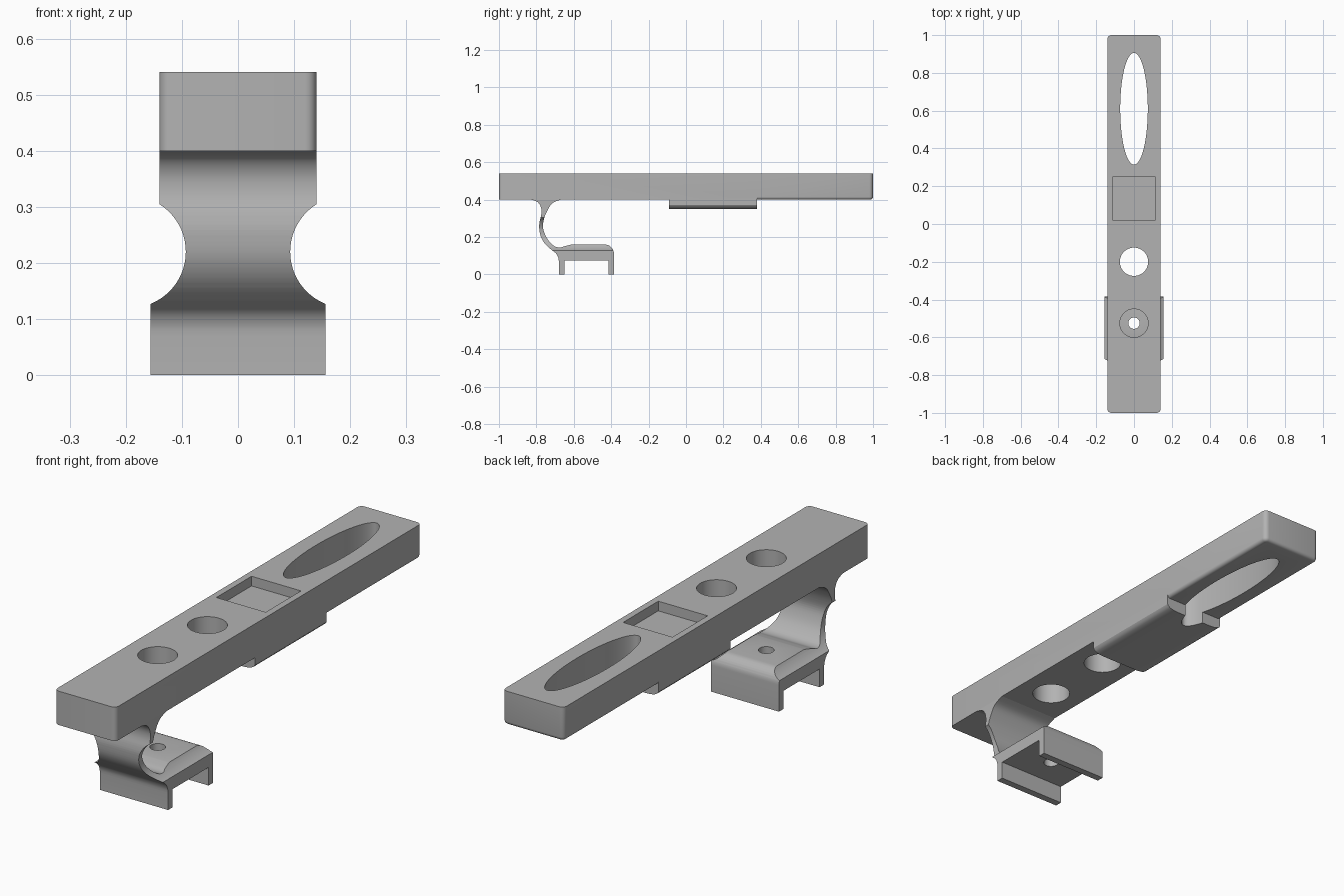
import bpy, bmesh, math
from mathutils import Vector

cube = bpy.data.objects.get("Cube")
if cube:
    bpy.data.objects.remove(cube, do_unlink=True)

GREY = (0.45, 0.45, 0.45, 1)
grey = bpy.data.materials.new("plain grey")
grey.use_nodes = True
grey.diffuse_color = GREY
grey.node_tree.nodes["Principled BSDF"].inputs["Base Color"].default_value = GREY


def make(name, bm):
    bmesh.ops.recalc_face_normals(bm, faces=bm.faces)
    mesh = bpy.data.meshes.new(name)
    bm.to_mesh(mesh)
    bm.free()
    mesh.materials.append(grey)
    obj = bpy.data.objects.new(name, mesh)
    bpy.context.collection.objects.link(obj)
    return obj


def prism(name, outline, axis, low, high):
    """Extrude a 2D outline along the x, y or z axis."""
    place = {"x": lambda a, b: (low, a, b),
             "y": lambda a, b: (a, low, b),
             "z": lambda a, b: (a, b, low)}[axis]
    bm = bmesh.new()
    face = bm.faces.new([bm.verts.new(place(a, b)) for a, b in outline])
    new = bmesh.ops.extrude_face_region(bm, geom=[face])["geom"]
    shift = Vector([high - low if axis == k else 0 for k in "xyz"])
    bmesh.ops.translate(bm, vec=shift, verts=[v for v in new if isinstance(v, bmesh.types.BMVert)])
    return make(name, bm)


def ellipse(cx, cy, rx, ry, n=64):
    return [(cx + rx * math.cos(t * math.tau / n), cy + ry * math.sin(t * math.tau / n))
            for t in range(n)]


def rect(x0, x1, y0, y1):
    return [(x0, y0), (x1, y0), (x1, y1), (x0, y1)]


def smooth_path(pts, steps=4):
    """Smooth open curve passing through the given points."""
    p = [Vector(q) for q in [pts[0], *pts, pts[-1]]]
    out = []
    for a, b, c, d in zip(p, p[1:], p[2:], p[3:]):
        for k in range(steps):
            t = k / steps
            out.append(0.5 * (2 * b + (c - a) * t + (2 * a - 5 * b + 4 * c - d) * t ** 2
                              + (3 * b - a - 3 * c + d) * t ** 3))
    return [tuple(v) for v in out] + [pts[-1]]


def boolean(target, tool, operation):
    mod = target.modifiers.new("boolean", "BOOLEAN")
    mod.operation, mod.solver, mod.object = operation, "EXACT", tool
    bpy.context.view_layer.objects.active = target
    bpy.ops.object.modifier_apply(modifier=mod.name)
    bpy.data.objects.remove(tool, do_unlink=True)


W, BOTTOM, TOP, SPLIT = 0.14, 0.4, 0.54, 0.38


def bar(name, y_end, round_bottom):
    """Half of the beam, from the split to one end, with rounded end corners."""
    lo, hi = sorted((SPLIT, y_end))
    obj = prism(name, rect(-W, W, lo, hi), "z", BOTTOM, TOP)
    bm = bmesh.new()
    bm.from_mesh(obj.data)
    corners = [e for e in bm.edges if all(abs(v.co.y - y_end) < 1e-4 for v in e.verts)
               and abs(e.verts[0].co.z - e.verts[1].co.z) > 0.1]
    bmesh.ops.bevel(bm, geom=corners, offset=0.02, segments=5, profile=0.5, affect="EDGES")
    if round_bottom:
        rim = [e for e in bm.edges if all(v.co.z < BOTTOM + 1e-4 for v in e.verts)
               and not all(abs(v.co.y - SPLIT) < 1e-4 for v in e.verts)]
        bmesh.ops.bevel(bm, geom=rim, offset=0.015, segments=4, profile=0.5, affect="EDGES")
    bm.to_mesh(obj.data)
    bm.free()
    return obj


# Beam with a rounded underside at the back and a thicker pad in the middle
beam = bar("beam", -1, False)
boolean(beam, bar("beam_back", 1, True), "UNION")
half = [(W, BOTTOM), (W, 0.37), (0.135, 0.362), (0.125, 0.356), (0.11, 0.352), (0.09, 0.35)]
pad = prism("pad", half + [(-x, z) for x, z in reversed(half)], "y", -0.09, SPLIT)
boolean(beam, pad, "UNION")

# Openings in the beam: long oval, two round holes and a square pocket
for outline, floor in ((ellipse(0, 0.61, 0.073, 0.296, 96), 0.2),
                       (ellipse(0, -0.2, 0.075, 0.075), 0.2),
                       (ellipse(0, -0.525, 0.075, 0.075), 0.2),
                       (rect(-0.113, 0.113, 0.02, 0.25), 0.5)):
    boolean(beam, prism("cutter", outline, "z", floor, 0.7), "DIFFERENCE")

# Curved arm that runs into a channel-shaped clamp
outer = smooth_path([(-0.83, BOTTOM), (-0.795, 0.388), (-0.776, 0.36), (-0.773, 0.325),
                     (-0.782, 0.285), (-0.785, 0.25), (-0.777, 0.205), (-0.755, 0.165),
                     (-0.72, 0.132), (-0.695, 0.112), (-0.683, 0.09), (-0.68, 0.07)])
channel = [(-0.68, 0), (-0.65, 0), (-0.65, 0.075), (-0.415, 0.075), (-0.415, 0), (-0.385, 0)]
shoulder = [(-0.435 + 0.05 * math.cos(math.radians(a)), 0.11 + 0.05 * math.sin(math.radians(a)))
            for a in range(0, 91, 10)]
inner = smooth_path([(-0.61, 0.16), (-0.645, 0.152), (-0.675, 0.144), (-0.705, 0.152),
                     (-0.738, 0.185), (-0.758, 0.225), (-0.765, 0.26), (-0.758, 0.3),
                     (-0.742, 0.34), (-0.715, 0.38), (-0.67, BOTTOM)])
arm = prism("arm_and_clamp", outer + channel + shoulder + inner, "x", -0.156, 0.156)

# Waist scooped out of both sides, narrower neck above it, and the screw hole
for side in (-1, 1):
    boolean(arm, prism("cutter", ellipse(side * 0.193, 0.22, 0.1, 0.1), "y", -1, -0.2), "DIFFERENCE")
    xs = sorted((side * W, side * 0.3))
    boolean(arm, prism("cutter", rect(*xs, 0.25, 0.6), "y", -1, -0.2), "DIFFERENCE")
boolean(arm, prism("cutter", ellipse(0, -0.525, 0.03, 0.03, 32), "z", 0.02, 0.3), "DIFFERENCE")

# Smooth shading on the curves, crisp edges elsewhere
for obj in (beam, arm):
    bpy.ops.object.select_all(action="DESELECT")
    obj.select_set(True)
    bpy.context.view_layer.objects.active = obj
    bpy.ops.object.shade_smooth_by_angle(angle=math.radians(30))
